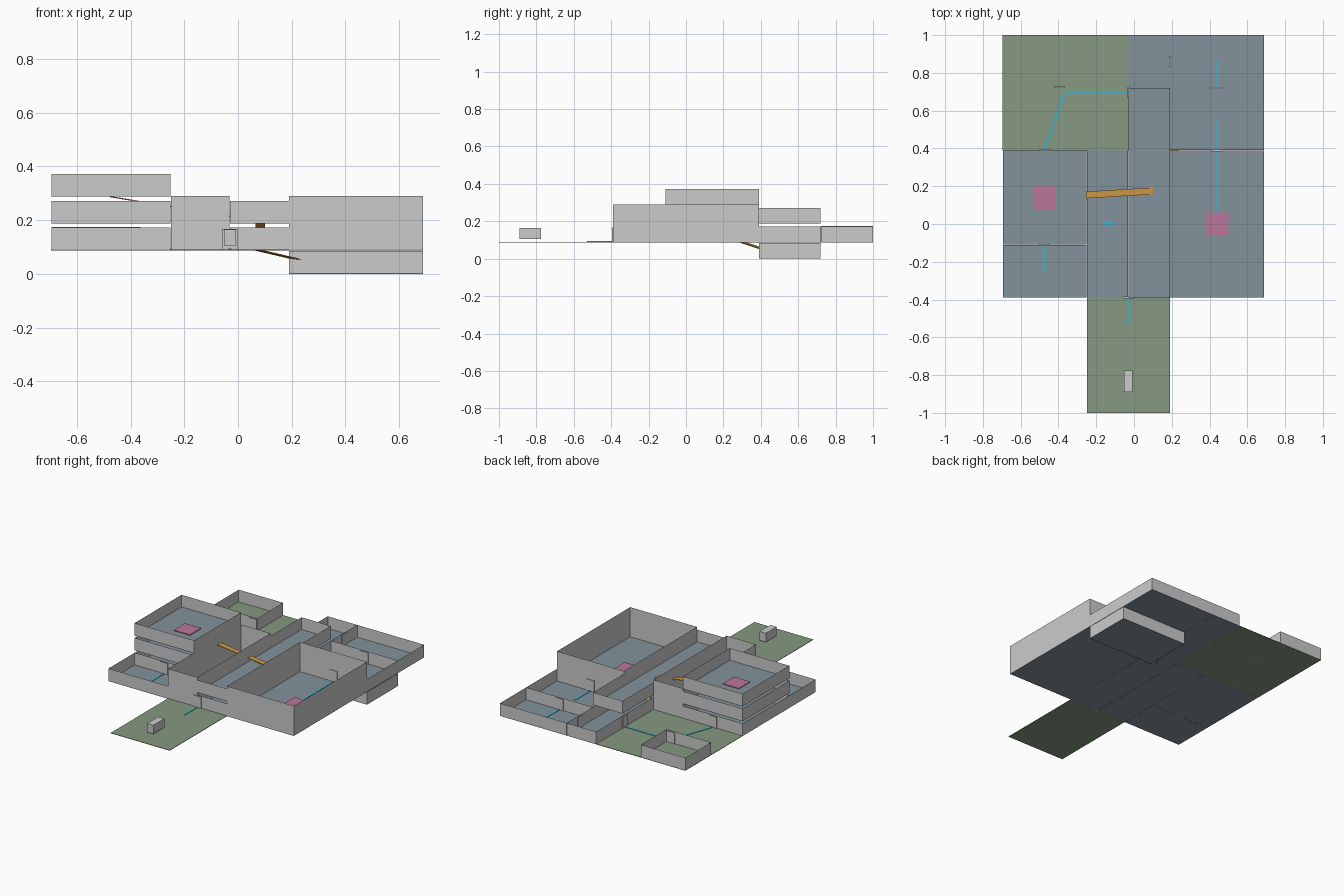
import bpy, bmesh
from mathutils import Vector

if "Cube" in bpy.data.objects:
    bpy.data.objects.remove(bpy.data.objects["Cube"])


def material(name, color):
    m = bpy.data.materials.new(name)
    m.diffuse_color = (*color, 1)
    m.use_nodes = True
    m.node_tree.nodes["Principled BSDF"].inputs["Base Color"].default_value = m.diffuse_color
    return m


FLOOR = material("floor_blue_grey", (0.23, 0.29, 0.33))
GREEN = material("lawn_green", (0.24, 0.32, 0.22))
ORANGE = material("ramp_orange", (0.65, 0.32, 0.06))
CYAN = material("path_cyan", (0.05, 0.45, 0.60))
PINK = material("marker_pink", (0.50, 0.18, 0.33))


def finish(bm, name, mat=None):
    me = bpy.data.meshes.new(name)
    bm.to_mesh(me)
    bm.free()
    ob = bpy.data.objects.new(name, me)
    bpy.context.collection.objects.link(ob)
    if mat:
        me.materials.append(mat)
    return ob


def box(name, x0, x1, y0, y1, z0, z1, mat=None):
    bm = bmesh.new()
    bmesh.ops.create_cube(bm, size=1)
    for v in bm.verts:
        v.co = ((x0 + x1) / 2 + v.co.x * (x1 - x0),
                (y0 + y1) / 2 + v.co.y * (y1 - y0),
                (z0 + z1) / 2 + v.co.z * (z1 - z0))
    return finish(bm, name, mat)


def floor(name, x0, x1, y0, y1, z, mat=FLOOR):
    return box(name + "_floor", x0, x1, y0, y1, z, z + 0.003, mat)


def room(name, x0, x1, y0, y1, z0, h, mat=FLOOR):
    """Open-topped room: thin floor plus a single-sheet wall loop."""
    e = 0.0007
    floor(name, x0 + e, x1 - e, y0 + e, y1 - e, z0, mat)
    bm = bmesh.new()
    c = [(x0 + e, y0 + e), (x1 - e, y0 + e), (x1 - e, y1 - e), (x0 + e, y1 - e)]
    lo = [bm.verts.new((x, y, z0)) for x, y in c]
    hi = [bm.verts.new((x, y, z0 + h)) for x, y in c]
    for i in range(4):
        j = (i + 1) % 4
        bm.faces.new((lo[i], lo[j], hi[j], hi[i]))
    finish(bm, name + "_walls")


def strip(name, a, b, width, thick, mat):
    """Flat bar between two points, used for ramps and floor paths."""
    a, b = Vector(a), Vector(b)
    d = (b - a).normalized()
    side = d.cross(Vector((0, 0, 1))).normalized()
    up = side.cross(d)
    bm = bmesh.new()
    bmesh.ops.create_cube(bm, size=1)
    for v in bm.verts:
        v.co = ((a + b) / 2 + d * v.co.x * (b - a).length
                + side * v.co.y * width + up * v.co.z * thick)
    finish(bm, name, mat)


def door(name, x, y, along_x, z=0.087):
    w, t = 0.029, 0.005
    dx, dy = (w, t) if along_x else (t, w)
    box(name + "_door", x - dx, x + dx, y - dy, y + dy, z, z + 0.079)


# Levels and plan lines
B, G, U, T = 0.0, 0.087, 0.187, 0.287
H = 0.085
X0, X1, X2, X3, X4 = -0.695, -0.25, -0.03, 0.19, 0.69
Y0, Y1, Y2, Y3, Y4 = -0.39, -0.11, 0.39, 0.72, 1.0

# Rooms
room("antechamber", X0, X1, Y0, Y1, G, H)
for label, z in (("ground", G), ("second", U), ("third", T)):
    room("west_" + label, X0, X1, Y1, Y2, z, H)
room("central_hall", X1, X2, Y0, Y2, G, 0.203)
room("corridor", X2, X3, Y0, Y4, G, H)
room("gallery", X2, X3, Y0, Y3, U, H)
room("great_hall", X3, X4, Y0, Y2, G, 0.203)
room("service_room", X3, X4, Y2, Y3, G, H)
room("rear_room", X3, X4, Y3, Y4, G, H)
room("basement", X3, X4, Y2, Y3, B, H)
room("greenhouse", X0, -0.363, 0.724, Y4, G + 0.0015, H, GREEN)

# Open grounds
floor("garden", X0, X2, Y2, Y4, G, GREEN)
floor("forecourt", X1, X3, -1.0, Y0, G, GREEN)

# Cart standing on the forecourt
box("cart", -0.053, -0.007, -0.89, -0.775, 0.105, 0.165)

# Ramps between levels
strip("upper_ramp", (-0.475, 0.14, T), (0.10, 0.175, U + 0.006), 0.036, 0.004, ORANGE)
strip("gallery_ramp", (0.083, 0.305, G), (0.083, 0.165, U + 0.004), 0.036, 0.004, ORANGE)
strip("basement_ramp", (0.08, 0.305, G), (0.44, 0.555, B + 0.003), 0.036, 0.004, ORANGE)

# Door panels
door("front", X2, Y0, True)
door("antechamber", -0.475, Y1, True)
door("garden_west", -0.475, Y2, True)
door("garden_east", X2, 0.695, False)
door("greenhouse", -0.395, 0.724, True)
door("hall", 0.44, Y2, True)
door("rear", 0.44, Y3, True)
door("corridor", X3, 0.86, False)

# Floor paths leading to the doors
P = G + 0.005
paths = [
    ((-0.03, -0.53), (-0.03, -0.39)),
    ((-0.475, -0.25), (-0.475, -0.11)),
    ((-0.365, 0.695), (-0.475, 0.39)),
    ((-0.365, 0.695), (-0.03, 0.695)),
    ((0.44, 0.0), (0.44, 0.39)),
    ((0.44, 0.555), (0.44, 0.39)),
    ((0.44, 0.86), (0.44, 0.72)),
]
for i, (a, b) in enumerate(paths):
    strip(f"path_{i}", (*a, P), (*b, P), 0.012, 0.003, CYAN)
box("hall_path_marker", -0.16, -0.11, -0.01, 0.01, G + 0.003, G + 0.008, CYAN)

# Square floor markers
for name, x, y, z in (("upper", -0.475, 0.14, T), ("hall", 0.44, 0.0, G)):
    box(name + "_marker", x - 0.06, x + 0.06, y - 0.06, y + 0.06, z + 0.003, z + 0.008, PINK)
